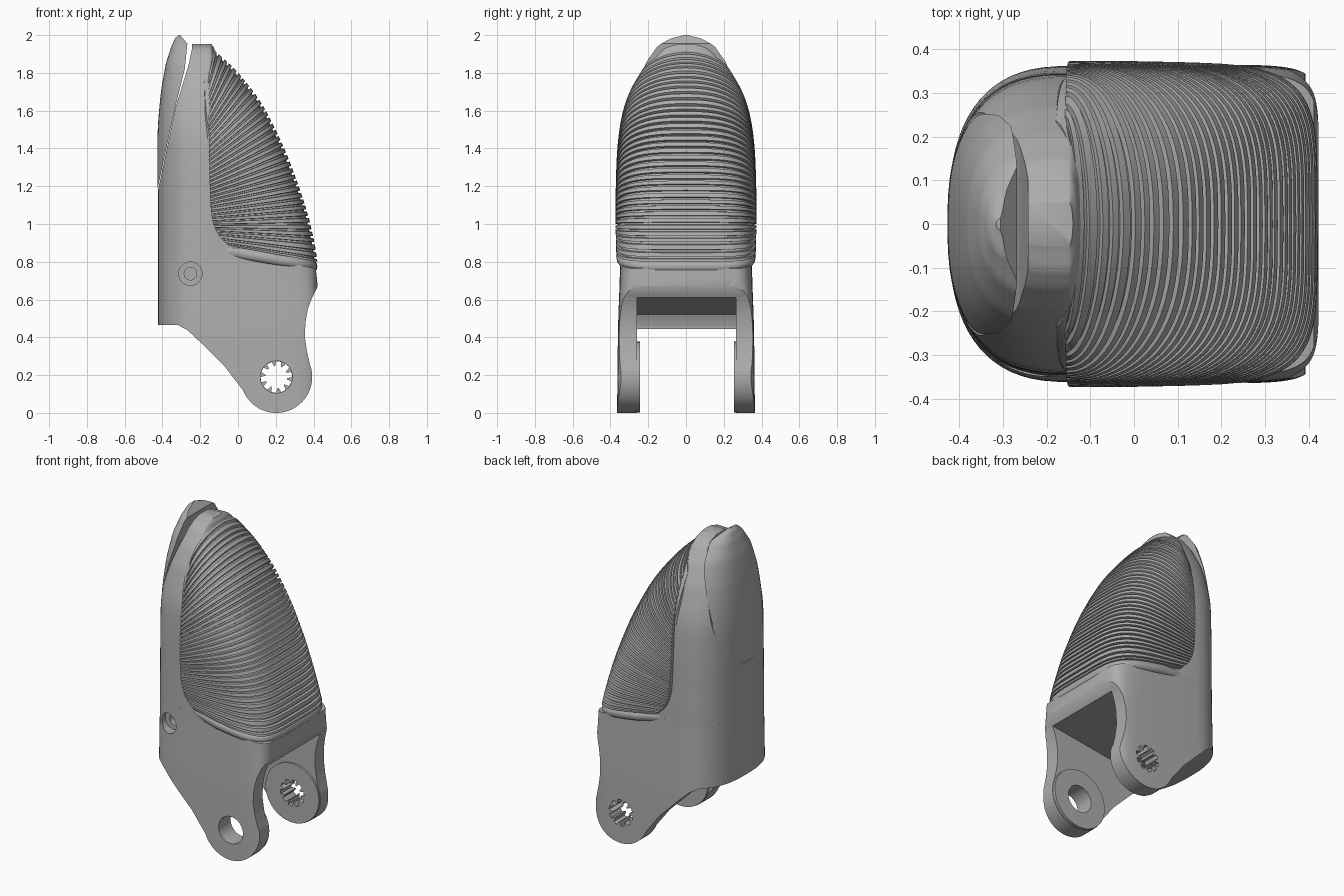
import bpy, bmesh, math

if "Cube" in bpy.data.objects:
    bpy.data.objects.remove(bpy.data.objects["Cube"])

grey = bpy.data.materials.new("mid_grey")
grey.use_nodes = True
GREY = (0.42, 0.42, 0.42, 1)
grey.diffuse_color = GREY
grey.node_tree.nodes["Principled BSDF"].inputs["Base Color"].default_value = GREY


def make(name, rings):
    """Closed skin over a list of rings, capped at both ends."""
    bm = bmesh.new()
    loops = [[bm.verts.new(p) for p in ring] for ring in rings]
    count = len(loops[0])
    for a, b in zip(loops, loops[1:]):
        for i in range(count):
            j = (i + 1) % count
            bm.faces.new((a[i], a[j], b[j], b[i]))
    bm.faces.new(loops[0])
    bm.faces.new(loops[-1])
    bmesh.ops.recalc_face_normals(bm, faces=bm.faces[:])
    mesh = bpy.data.meshes.new(name)
    bm.to_mesh(mesh)
    bm.free()
    mesh.materials.append(grey)
    obj = bpy.data.objects.new(name, mesh)
    bpy.context.collection.objects.link(obj)
    return obj


def prism(name, outline, y0, y1):
    return make(name, [[(x, y, z) for x, z in outline] for y in (y0, y1)])


def disc(cx, cz, r, count=48):
    steps = [2 * math.pi * i / count for i in range(count)]
    return [(cx + r * math.cos(a), cz + r * math.sin(a)) for a in steps]


def combine(obj, tool, operation):
    """Apply a boolean and remove its tool."""
    tool.hide_render = True
    mod = obj.modifiers.new("cut", 'BOOLEAN')
    mod.object, mod.operation, mod.solver = tool, operation, 'EXACT'
    bpy.ops.object.select_all(action='DESELECT')
    bpy.context.view_layer.objects.active = obj
    obj.select_set(True)
    bpy.ops.object.modifier_apply(modifier=mod.name)
    bpy.data.objects.remove(tool)


def smooth(obj, degrees):
    bpy.ops.object.select_all(action='DESELECT')
    bpy.context.view_layer.objects.active = obj
    obj.select_set(True)
    bpy.ops.object.shade_smooth_by_angle(angle=math.radians(degrees))


def spline(rows, keys, k):
    """Smooth interpolation through rows of numbers."""
    i = max(j for j in range(len(keys) - 1) if keys[j] <= k or j == 0)
    f = (k - keys[i]) / (keys[i + 1] - keys[i])
    a, b = rows[i], rows[i + 1]
    p, q = rows[max(i - 1, 0)], rows[min(i + 2, len(rows) - 1)]
    return [0.5 * (2 * B + (C - A) * f + (2 * A - 5 * B + 4 * C - D) * f * f
                   + (3 * B - A - 3 * C + D) * f ** 3)
            for A, B, C, D in zip(p, a, b, q)]


def hull(name, rows, steps=48, count=72):
    """Stack of rounded plan outlines: z, back x, front x, half width, front squareness."""
    keys = [r[0] for r in rows]
    rings = []
    for s in range(steps + 1):
        k = keys[0] + (keys[-1] - keys[0]) * (1 - (1 - s / steps) ** 1.6)
        z, back, front, w, sq = spline(rows, keys, k)
        ring = []
        for i in range(count):
            a = 2 * math.pi * (i + 0.5) / count
            c, d = math.cos(a), math.sin(a)
            n = sq if c > 0 else 2.6
            reach = front - MID if c > 0 else back - MID
            ring.append((MID + reach * abs(c) ** (2 / n),
                         math.copysign(max(w, 0.004) * abs(d) ** (2 / n), d), k))
        rings.append(ring)
    return make(name, rings)


MID = -0.15
AX, AZ = 0.203, 0.19    # pivot axis

# Lower housing: square-fronted block from the pivot up to the pad
lower = hull("housing", [(-0.05, -0.425, 0.425, 0.365, 12),
                         (0.45, -0.425, 0.425, 0.36, 12),
                         (0.75, -0.425, 0.422, 0.35, 9),
                         (0.87, -0.425, 0.42, 0.347, 9)], 16)
arc = [(AX + 0.19 * math.cos(a), AZ + 0.19 * math.sin(a))
       for a in (math.radians(202 + 178 * i / 28) for i in range(29))]
side = [(-0.6, 0.466), (-0.32, 0.466), (-0.27, 0.44), (-0.2, 0.375), (-0.07, 0.245)]
side += arc + [(0.366, 0.32), (0.354, 0.4), (0.357, 0.48), (0.37, 0.55),
               (0.392, 0.61), (0.422, 0.67), (0.412, 0.765), (-0.06, 0.86), (-0.6, 0.86)]
combine(lower, prism("side_profile", side, -1, 1), 'INTERSECT')

# Fork slot, inner bosses and pivot holes
slot = [(0.6, 0.64), (-0.25, 0.52), (-0.28, 0.46), (-0.28, -0.1), (0.6, -0.1)]
combine(lower, prism("slot", slot, -0.26, 0.265), 'DIFFERENCE')
for y0, y1 in ((-0.32, -0.243), (0.253, 0.32)):
    combine(lower, prism("boss", disc(AX, AZ, 0.187), y0, y1), 'UNION')
combine(lower, prism("round_hole", disc(AX, AZ, 0.085), -0.5, -0.1), 'DIFFERENCE')
cog = []
for tooth in range(10):
    for turn, r in ((0, 0.084), (0.5, 0.084), (0.68, 0.058), (0.82, 0.058)):
        a = 2 * math.pi * (tooth + turn) / 10
        cog.append((AX + r * math.cos(a), AZ + r * math.sin(a)))
combine(lower, prism("cog_hole", cog, 0.1, 0.5), 'DIFFERENCE')

# Stepped screw recess on the front side
for r, depth in ((0.062, 0.28), (0.033, 0.15)):
    combine(lower, prism("recess", disc(-0.252, 0.737, r, 32), -0.5, -depth), 'DIFFERENCE')
smooth(lower, 30)

# Upper core that carries the pad, cut to a sloping seat for the nail
core = hull("fingertip_core", [(0.855, -0.425, 0.33, 0.347, 3),
                               (1.05, -0.425, 0.29, 0.345, 2.2),
                               (1.3, -0.425, 0.19, 0.341, 2.2),
                               (1.5, -0.425, 0.09, 0.325, 2),
                               (1.7, -0.41, -0.02, 0.268, 2),
                               (1.82, -0.39, -0.08, 0.207, 2),
                               (1.9, -0.37, -0.115, 0.148, 2),
                               (1.935, -0.35, -0.128, 0.105, 2),
                               (1.953, -0.33, -0.14, 0.05, 2)])
seat = [(-0.6, 0.7), (0.6, 0.7), (0.6, 2.1), (-0.238, 2.1), (-0.243, 1.93),
        (-0.262, 1.84), (-0.33, 1.62), (-0.423, 1.18), (-0.6, 1.18)]
combine(core, prism("seat_profile", seat, -1, 1), 'INTERSECT')
smooth(core, 30)

# Nail
nail = hull("nail", [(1.1, -0.426, 0, 0.336, 2),
                     (1.3, -0.427, 0, 0.333, 2),
                     (1.5, -0.425, 0, 0.32, 2),
                     (1.7, -0.408, 0, 0.285, 2),
                     (1.85, -0.382, 0, 0.235, 2),
                     (1.94, -0.354, 0, 0.17, 2),
                     (1.985, -0.333, 0, 0.1, 2),
                     (2.0, -0.315, 0, 0.03, 2)])
blade = [(-0.6, 1.185), (-0.426, 1.185), (-0.332, 1.62), (-0.282, 1.82), (-0.268, 1.955),
         (-0.308, 2.003), (-0.308, 2.1), (-0.6, 2.1)]
combine(nail, prism("nail_profile", blade, -1, 1), 'INTERSECT')
smooth(nail, 35)

# Pad sections, fanning out from the lower rear corner:
# tip x, z, rear edge x, z, half width, squareness
PAD = [(0.42, 0.8, -0.05, 0.885, 0.37, 5),
       (0.405, 0.9, -0.105, 0.945, 0.372, 4.5),
       (0.37, 1.05, -0.135, 1.02, 0.373, 4),
       (0.325, 1.19, -0.145, 1.1, 0.373, 3.7),
       (0.245, 1.4, -0.15, 1.22, 0.371, 3.2),
       (0.13, 1.63, -0.153, 1.38, 0.363, 2.6),
       (0.01, 1.79, -0.155, 1.53, 0.342, 2.2),
       (-0.07, 1.87, -0.156, 1.65, 0.304, 2),
       (-0.135, 1.928, -0.158, 1.78, 0.24, 1.9)]
KEYS = [0]
for a, b in zip(PAD, PAD[1:]):
    KEYS.append(KEYS[-1] + math.dist(a[:2], b[:2]))


def pad_ring(k, inset, shift=0, drop=0, count=44):
    """One pad section; a rear shift also tucks its rear edge into the core."""
    tx, tz, rx, rz, w, n = spline(PAD, KEYS, k)
    rx -= shift
    keep = 1 - inset / math.hypot(tx - rx, tz - rz)
    ring = []
    for i in range(count + 1):
        a = math.pi * (i / count - 0.5)
        u = keep * max(math.cos(a), 0) ** (2 / n)
        half = w - inset - (shift if i in (0, count) else 0)
        y = math.copysign(half * abs(math.sin(a)) ** (2 / n), a)
        ring.append((rx + (tx - rx) * u, y, rz + (tz - rz) * u - drop))
    return ring


# Ribbed pad: each rib is a raised band followed by a groove
RIBS = 36
rings = []
for rib in range(RIBS):
    for part, inset in ((0, 0), (0.6, 0), (0.66, 0.014), (0.94, 0.014)):
        rings.append(pad_ring(KEYS[-1] * (rib + part) / RIBS, inset))
smooth(make("ribbed_pad", rings), 25)

# Smooth rim under the pad, with a rounded lip along its lower edge
lip = [pad_ring(0, inset, 0.025, drop) for drop, inset in
       ((0.055, 0.02), (0.05, 0.01), (0.04, 0.003), (0.025, 0), (0.012, 0.002), (0.004, 0.008))]
rings = lip + [pad_ring(KEYS[-1] * (i + 0.3) / 40, 0.016, 0.025) for i in range(40)]
smooth(make("pad_rim", rings), 40)
